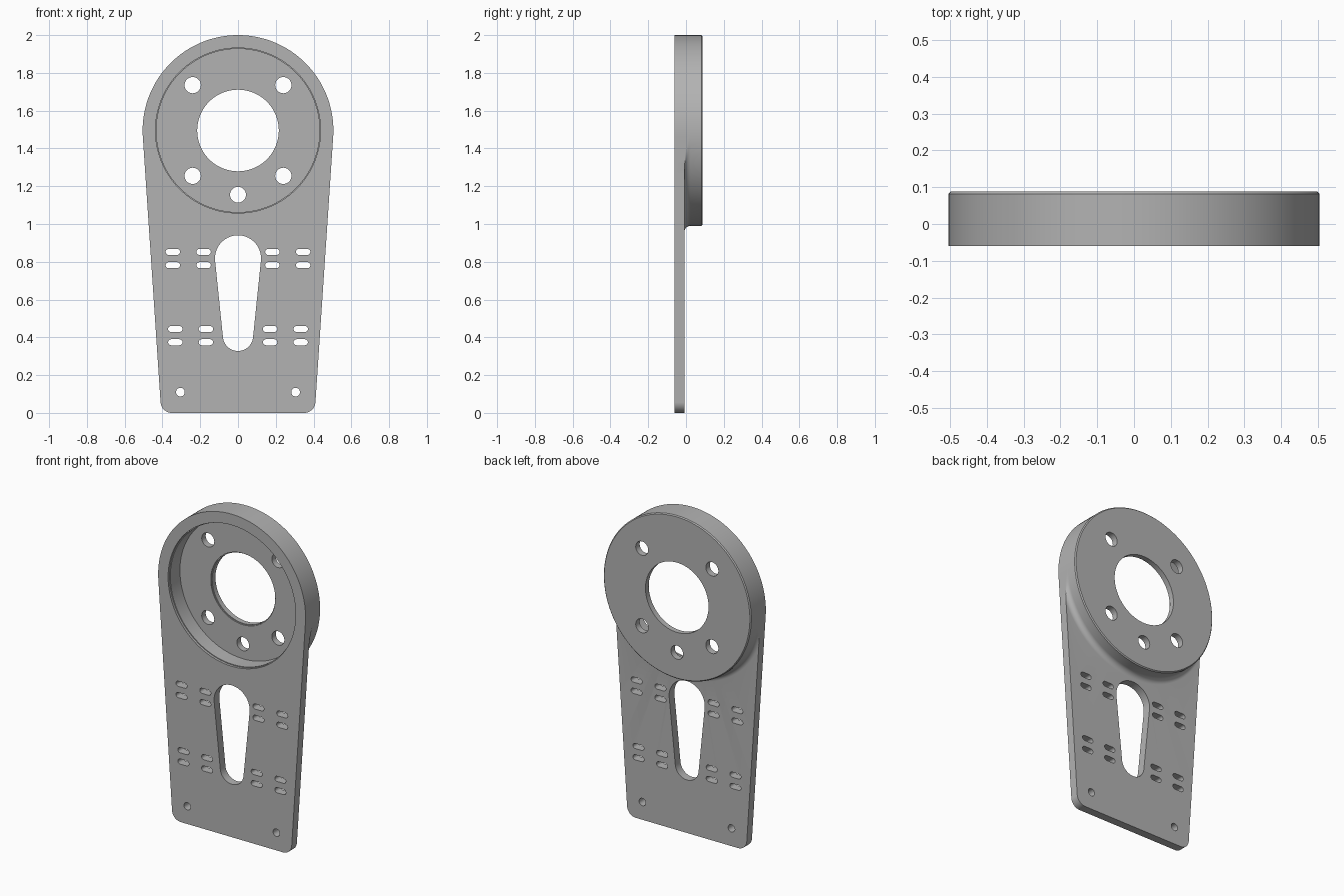
import bpy, bmesh, math
from mathutils import Vector
from mathutils.geometry import convex_hull_2d

if "Cube" in bpy.data.objects:
    bpy.data.objects.remove(bpy.data.objects["Cube"])

FRONT, PLATE_BACK, BACK = -0.06, -0.009, 0.088
R, FILLET, BEVEL = 0.505, 0.033, 0.006
CENTRE = Vector((0, 1.495))

grey = bpy.data.materials.new("satin_grey")
grey.use_nodes = True
COLOUR = (0.45, 0.45, 0.45, 1)
grey.diffuse_color = COLOUR
grey.node_tree.nodes["Principled BSDF"].inputs["Base Color"].default_value = COLOUR


def hull(circles, n=128):
    """Outline wrapped tightly round circles given as (x, z, radius)."""
    pts = [Vector((x + r * math.cos(i * math.tau / n), z + r * math.sin(i * math.tau / n)))
           for x, z, r in circles for i in range(n)]
    return [pts[i] for i in convex_hull_2d(pts)]


def subdivide(loop, step):
    out = []
    for a, b in zip(loop, loop[1:] + loop[:1]):
        k = max(1, math.ceil((b - a).length / step))
        out += [a.lerp(b, i / k) for i in range(k)]
    return out


def loft(bm, rings):
    """Closed solid through rings given as (points, y)."""
    loops = [[bm.verts.new((p.x, y, p.y)) for p in pts] for pts, y in rings]
    n = len(loops[0])
    for a, b in zip(loops, loops[1:]):
        for i in range(n):
            j = (i + 1) % n
            bm.faces.new((a[i], a[j], b[j], b[i]))
    bm.faces.new(loops[0])
    bm.faces.new(loops[-1])


def make_object(name, bm):
    bmesh.ops.remove_doubles(bm, verts=bm.verts, dist=1e-5)
    bmesh.ops.recalc_face_normals(bm, faces=bm.faces)
    mesh = bpy.data.meshes.new(name)
    bm.to_mesh(mesh)
    bm.free()
    mesh.materials.append(grey)
    obj = bpy.data.objects.new(name, mesh)
    bpy.context.collection.objects.link(obj)
    return obj


def cut(target, shapes, y0, y1):
    """Remove straight pockets, each a hull of circles, between two depths."""
    bm = bmesh.new()
    for circles, n in shapes:
        pts = hull(circles, n)
        loft(bm, [(pts, y0), (pts, y1)])
    cutter = make_object("cutter", bm)
    cutter.hide_render = True
    mod = target.modifiers.new("cut", 'BOOLEAN')
    mod.operation, mod.solver, mod.object = 'DIFFERENCE', 'EXACT', cutter
    bpy.context.view_layer.objects.active = target
    bpy.ops.object.modifier_apply(modifier=mod.name)
    bpy.data.objects.remove(cutter)


# Tapered plate that flows through a fillet into the round housing
outline = subdivide(hull([(0, CENTRE.y, R), (-0.35, 0.06, 0.06), (0.35, 0.06, 0.06)]), 0.03)


def limited(radius):
    return [CENTRE + (p - CENTRE) * min(1, radius / (p - CENTRE).length) for p in outline]


rings = [(outline, FRONT), (outline, PLATE_BACK)]
for i in range(9):
    a = i / 8 * math.pi / 2
    rings.append((limited(R + FILLET * (1 - math.sin(a))),
                  PLATE_BACK + FILLET * (1 - math.cos(a))))
rings += [(limited(R), BACK - BEVEL), (limited(R - BEVEL), BACK)]
bm = bmesh.new()
loft(bm, rings)
bracket = make_object("mounting_bracket", bm)

# Round pocket with a fine lip, and the central bore
cut(bracket, [([(0, CENTRE.y, 0.432)], 128)], -0.2, 0.049)
cut(bracket, [([(0, CENTRE.y, 0.437)], 128)], -0.2, -0.045)
cut(bracket, [([(0, CENTRE.y, 0.216)], 96)], 0, 0.2)
cut(bracket, [([(0, CENTRE.y, 0.221)], 96)], 0, 0.056)

# Bolt holes, tapered window, adjustment slots and foot holes
shapes = [([(0, 1.155, 0.042)], 40), ([(0, 0.818, 0.122), (0, 0.408, 0.08)], 96)]
for s in (-1, 1):
    shapes += [([(s * 0.24, z, 0.043)], 40) for z in (1.255, 1.735)]
    shapes.append(([(s * 0.305, 0.11, 0.023)], 32))
    for xs, zs in (((0.182, 0.345), (0.852, 0.782)), ((0.17, 0.332), (0.444, 0.374))):
        shapes += [([(s * x - 0.022, z, 0.016), (s * x + 0.022, z, 0.016)], 32)
                   for x in xs for z in zs]
cut(bracket, shapes, -0.2, 0.2)

# Smooth curved walls, crisp edges
bpy.ops.object.select_all(action='DESELECT')
bracket.select_set(True)
bpy.context.view_layer.objects.active = bracket
bpy.ops.object.shade_smooth_by_angle(angle=math.radians(30))
